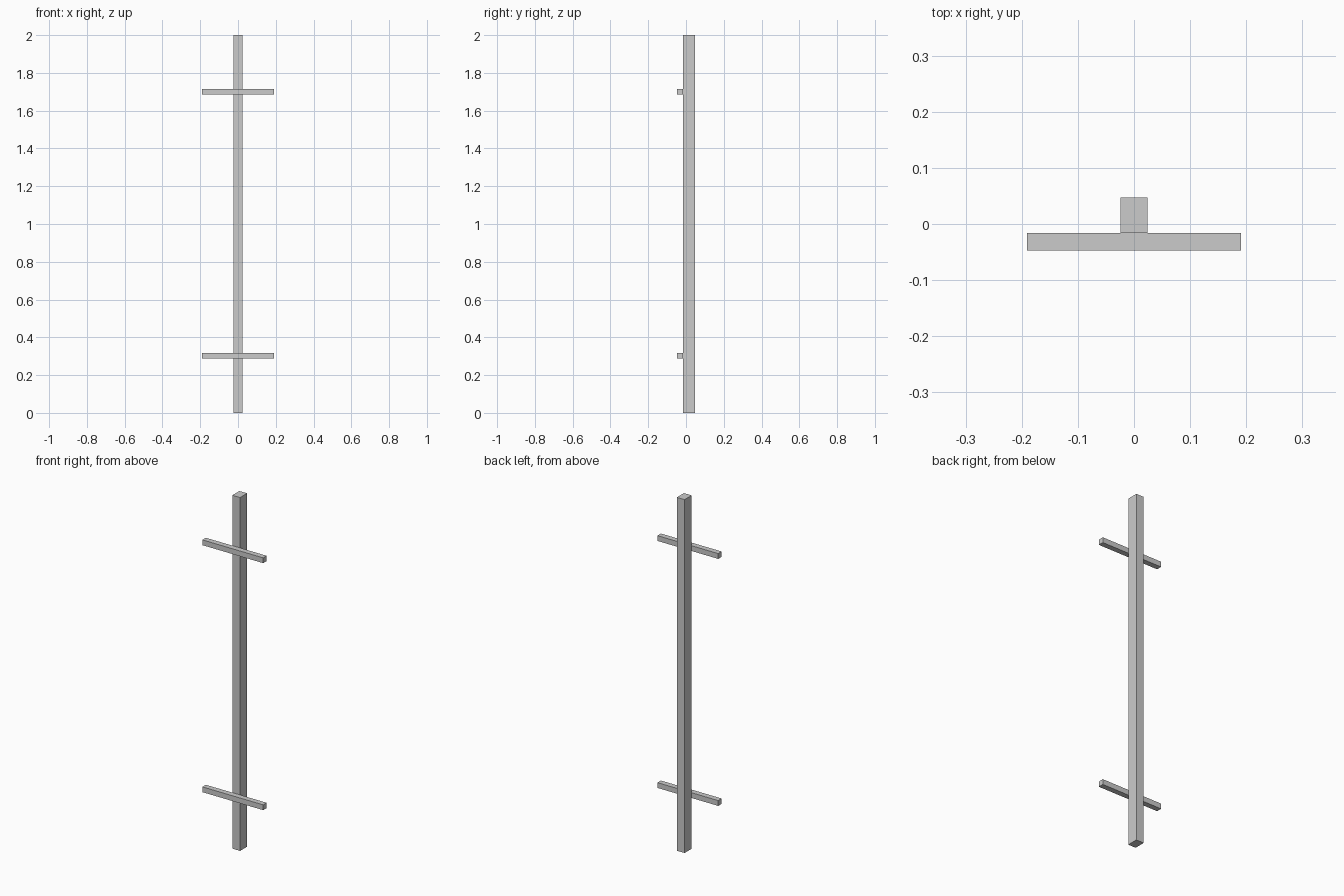
import bpy

if "Cube" in bpy.data.objects:
    bpy.data.objects.remove(bpy.data.objects["Cube"])


def box(name, size, center):
    bpy.ops.mesh.primitive_cube_add(size=1, location=center)
    obj = bpy.context.object
    obj.name = name
    obj.scale = size
    bpy.ops.object.transform_apply(location=False, rotation=False, scale=True)
    return obj


# Upright post
box("post", (0.048, 0.063, 2.0), (0, 0.0155, 1.0))

# Two cross bars on the front face of the post
for name, z in (("lower_crossbar", 0.302), ("upper_crossbar", 1.70)):
    box(name, (0.381, 0.031, 0.03), (0, -0.0315, z))
